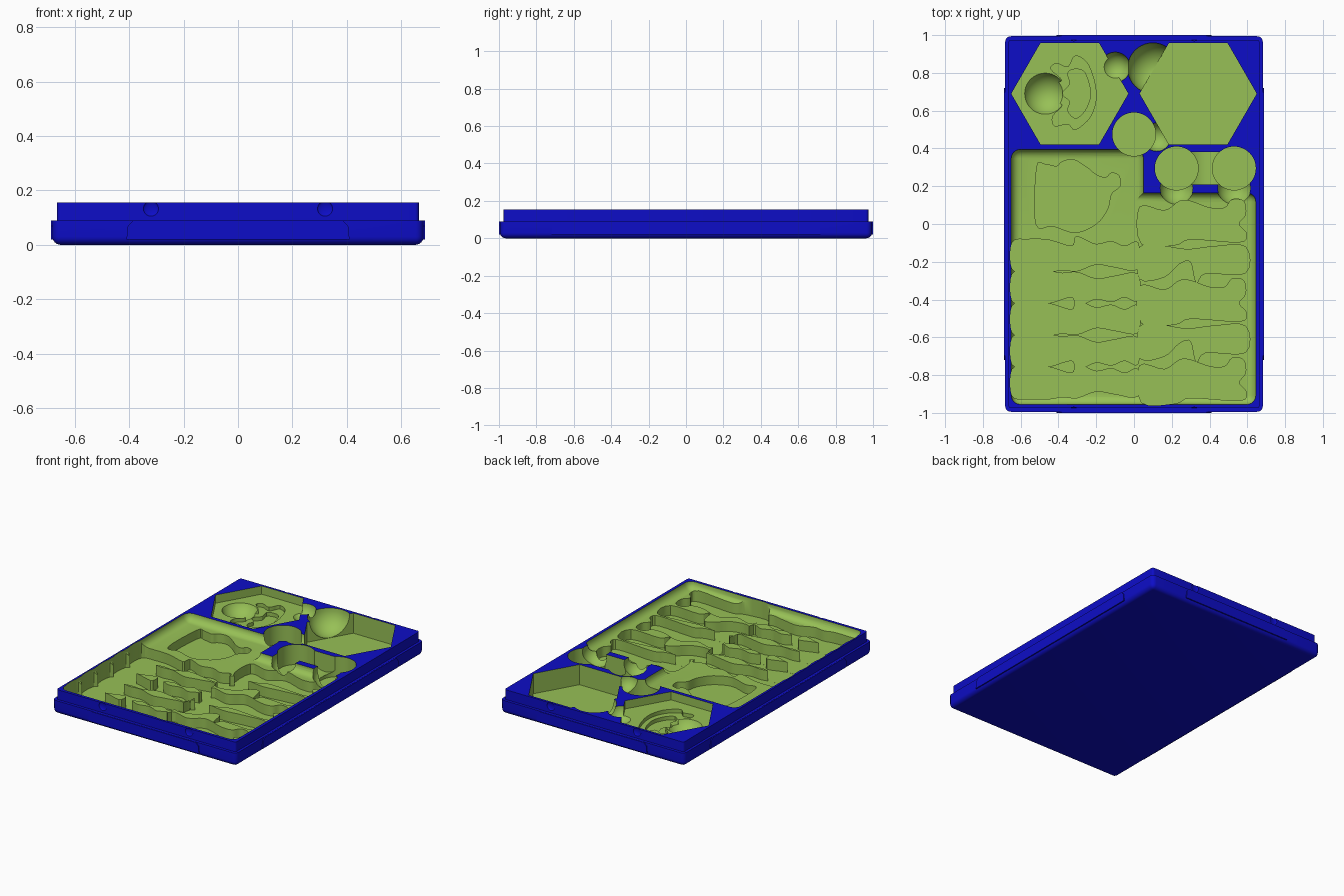
import bpy, bmesh, math
from mathutils import Vector, Matrix

if "Cube" in bpy.data.objects:
    bpy.data.objects.remove(bpy.data.objects["Cube"], do_unlink=True)


def make_material(name, colour):
    material = bpy.data.materials.new(name)
    material.use_nodes = True
    material.diffuse_color = colour
    material.node_tree.nodes["Principled BSDF"].inputs["Base Color"].default_value = colour
    return material


blue = make_material("tray blue", (0.004, 0.004, 0.57, 1))
green = make_material("pocket green", (0.31, 0.53, 0.093, 1))
BLUE, GREEN = 0, 1
TOP = 0.155
ABOVE = TOP + 0.1


def finish(bm, name, colour):
    """Turn a bmesh into an object with both colours in its slots."""
    bmesh.ops.recalc_face_normals(bm, faces=bm.faces)
    for face in bm.faces:
        face.material_index = colour
    mesh = bpy.data.meshes.new(name)
    bm.to_mesh(mesh)
    bm.free()
    mesh.materials.append(blue)
    mesh.materials.append(green)
    obj = bpy.data.objects.new(name, mesh)
    bpy.context.collection.objects.link(obj)
    return obj


def block(name, x, y, z, radius, colour, round_base=True):
    """Box with rounded upright corners and, if wanted, a rounded base rim."""
    bm = bmesh.new()
    bmesh.ops.create_cube(bm, size=1)
    for v in bm.verts:
        v.co = [lim[0] if c < 0 else lim[1] for lim, c in zip((x, y, z), v.co)]
    edges = []
    for e in bm.edges:
        a, b = (v.co.z for v in e.verts)
        if a != b or (round_base and max(a, b) < z[1]):
            edges.append(e)
    bmesh.ops.bevel(bm, geom=edges, offset=radius, segments=6, profile=0.5, affect='EDGES')
    return finish(bm, name, colour)


def smooth_outline(points, steps=4):
    """Closed curve running through all the points."""
    pts = [Vector(p) for p in points]
    count = len(pts)
    result = []
    for i in range(count):
        a, b, c, d = (pts[(i + k) % count] for k in (-1, 0, 1, 2))
        for s in range(steps):
            t = s / steps
            result.append(b + (c - a) * t / 2 + (a - 2.5 * b + 2 * c - d / 2) * t * t
                          + (1.5 * (b - c) + (d - a) / 2) * t ** 3)
    return result


def prism(name, points, floor, top=ABOVE, colour=GREEN):
    bm = bmesh.new()
    face = bm.faces.new([bm.verts.new((p[0], p[1], floor)) for p in points])
    moved = bmesh.ops.extrude_face_region(bm, geom=[face])["geom"]
    verts = [g for g in moved if isinstance(g, bmesh.types.BMVert)]
    bmesh.ops.translate(bm, verts=verts, vec=(0, 0, top - floor))
    return finish(bm, name, colour)


def round_prism(name, x, y, radius, floor, sides):
    turn = 2 * math.pi / sides
    ring = [(x + radius * math.cos(i * turn), y + radius * math.sin(i * turn)) for i in range(sides)]
    return prism(name, ring, floor)


def ball(name, centre, radius, colour=GREEN, squash=1):
    bm = bmesh.new()
    bmesh.ops.create_uvsphere(bm, u_segments=40, v_segments=20, radius=radius)
    bmesh.ops.transform(bm, verts=bm.verts,
                        matrix=Matrix.Translation(centre) @ Matrix.Diagonal((1, squash, 1, 1)))
    return finish(bm, name, colour)


def combine(target, tool, operation='DIFFERENCE'):
    """Apply a boolean and drop the tool object."""
    mod = target.modifiers.new("shape", 'BOOLEAN')
    mod.operation = operation
    mod.solver = 'EXACT'
    mod.object = tool
    bpy.context.view_layer.objects.active = target
    bpy.ops.object.modifier_apply(modifier=mod.name)
    bpy.data.objects.remove(tool, do_unlink=True)


# Stepped body: wide base and narrower upper part
tray = block("storage_tray", (-.682, .682), (-.994, .994), (0, .09), .03, BLUE)
combine(tray, block("upper_body", (-.665, .665), (-.975, .975), (.05, TOP), .015, BLUE, False), 'UNION')


# Raised grip panels on the four sides
def grip(name, half, reach, angle):
    bm = bmesh.new()
    outline = [(-half, .02), (half, .02), (half - .005, .07), (half - .025, .089),
               (.025 - half, .089), (.005 - half, .07)]
    face = bm.faces.new([bm.verts.new((u, -reach, v)) for u, v in outline])
    moved = bmesh.ops.extrude_face_region(bm, geom=[face])["geom"]
    verts = [g for g in moved if isinstance(g, bmesh.types.BMVert)]
    bmesh.ops.translate(bm, verts=verts, vec=(0, .015, 0))
    bmesh.ops.rotate(bm, verts=bm.verts, matrix=Matrix.Rotation(math.radians(angle), 3, 'Z'))
    combine(tray, finish(bm, name, BLUE), 'UNION')


for side, angle in enumerate((0, 90, 180, 270)):
    grip("grip", *((.72, .688) if side % 2 else (.41, 1.0)), angle)

# Snap dimples on the front and back walls
for sx in (-1, 1):
    for sy in (-1, 1):
        combine(tray, ball("dimple", (sx * .32, sy * .976, .133), .028, BLUE, .35))

cutters = []

# Large L-shaped compartment with rounded floor rim
cutters.append(block("main_pocket", (-.65, .05), (-.955, .395), (.105, ABOVE), .048, GREEN))
cutters.append(block("wide_pocket", (-.4, .645), (-.9553, .165), (.1053, ABOVE), .048, GREEN))

# Hexagonal compartments, one shallow and one deep
cutters.append(round_prism("shallow_hexagon", -.34, .69, .31, .1, 6))
cutters.append(round_prism("deep_hexagon", .34, .69, .31, .02, 6))

# Stepped figure recess inside the shallow hexagon
outer_figure = [(-.31, .89), (-.24, .84), (-.2, .69), (-.23, .57), (-.31, .5), (-.35, .53), (-.42, .52),
                (-.43, .57), (-.38, .63), (-.45, .66), (-.4, .7), (-.45, .74), (-.38, .76), (-.44, .82),
                (-.41, .85), (-.35, .83)]
inner_figure = [(-.31, .82), (-.26, .8), (-.23, .69), (-.26, .6), (-.31, .56), (-.35, .6), (-.34, .65),
                (-.38, .69), (-.34, .74), (-.35, .8)]
cutters.append(prism("figure_step", smooth_outline(outer_figure), .075))
cutters.append(prism("figure_recess", smooth_outline(inner_figure), .05))

# Cylinder wells
for x, y, floor in ((0, .475, .03), (.225, .295, .0203), (.53, .295, .0206)):
    cutters.append(round_prism("round_well", x, y, .115, floor, 48))

# Spherical finger scoops
for x, y, z, radius in ((-.47, .69, .15, .12), (.1, .825, TOP, .134), (-.1, .83, TOP, .08),
                        (.12, .46, TOP, .075), (.225, .19, .13, .09), (.53, .19, .13, .09)):
    cutters.append(ball("finger_scoop", (x, y, z), radius))

# Trough joining the two round wells
bm = bmesh.new()
bmesh.ops.create_cone(bm, cap_ends=True, segments=40, radius1=.12, radius2=.12, depth=.17)
bmesh.ops.transform(bm, verts=bm.verts, matrix=Matrix.Translation((.378, .295, TOP))
                    @ Matrix.Rotation(math.pi / 2, 4, 'X'))
cutters.append(finish(bm, "trough", GREEN))

# Large figure recess
bear = [(-.52, 0), (-.515, .3), (-.47, .315), (-.41, .305), (-.38, .33), (-.32, .34), (-.25, .3),
        (-.2, .26), (-.15, .245), (-.12, .27), (-.08, .255), (-.075, .2), (-.12, .16), (-.14, .08),
        (-.2, 0), (-.31, -.045), (-.43, -.01)]
cutters.append(prism("large_figure_recess", smooth_outline(bear), .045))

# Left column of figure recesses, every second one mirrored
slim = [(-.646, .07), (-.56, .087), (-.45, .083), (-.33, .05), (-.31, .1), (-.27, .09), (-.2, .06),
        (-.12, .075), (-.05, .05), (.02, .07), (.02, -.07), (-.1, -.06), (-.2, -.045), (-.3, -.08),
        (-.38, -.075), (-.45, -.086), (-.56, -.086), (-.646, -.07)]
for row in range(5):
    flip = -1 if row % 2 else 1
    outline = smooth_outline([(x, y * flip - .168 - row * .168) for x, y in slim])
    cutters.append(prism("slim_recess", outline, .035 + row * .0003))

# Right column of figure recesses, two alternating shapes
bulged = [(.03, .09), (.16, .07), (.24, .12), (.3, .12), (.4, .085), (.48, .085), (.52, .13), (.58, .12),
          (.59, .05), (.555, 0), (.595, -.05), (.56, -.095), (.3, -.08), (.22, -.11), (.04, -.105)]
armed = [(.03, .085), (.14, .095), (.28, .075), (.42, .09), (.59, .09), (.59, -.05), (.38, -.05),
         (.33, -.1), (.3, .01), (.24, 0), (.16, -.07), (.03, -.08)]
for row in range(5):
    shape = armed if row % 2 else bulged
    outline = smooth_outline([(x, y - row * .21) for x, y in shape])
    cutters.append(prism("broad_recess", outline, .0375 + row * .0003))

for cutter in cutters:
    combine(tray, cutter)

# Smooth curved walls while keeping edges crisp
bpy.ops.object.select_all(action='DESELECT')
tray.select_set(True)
bpy.context.view_layer.objects.active = tray
bpy.ops.object.shade_smooth_by_angle(angle=math.radians(30))
